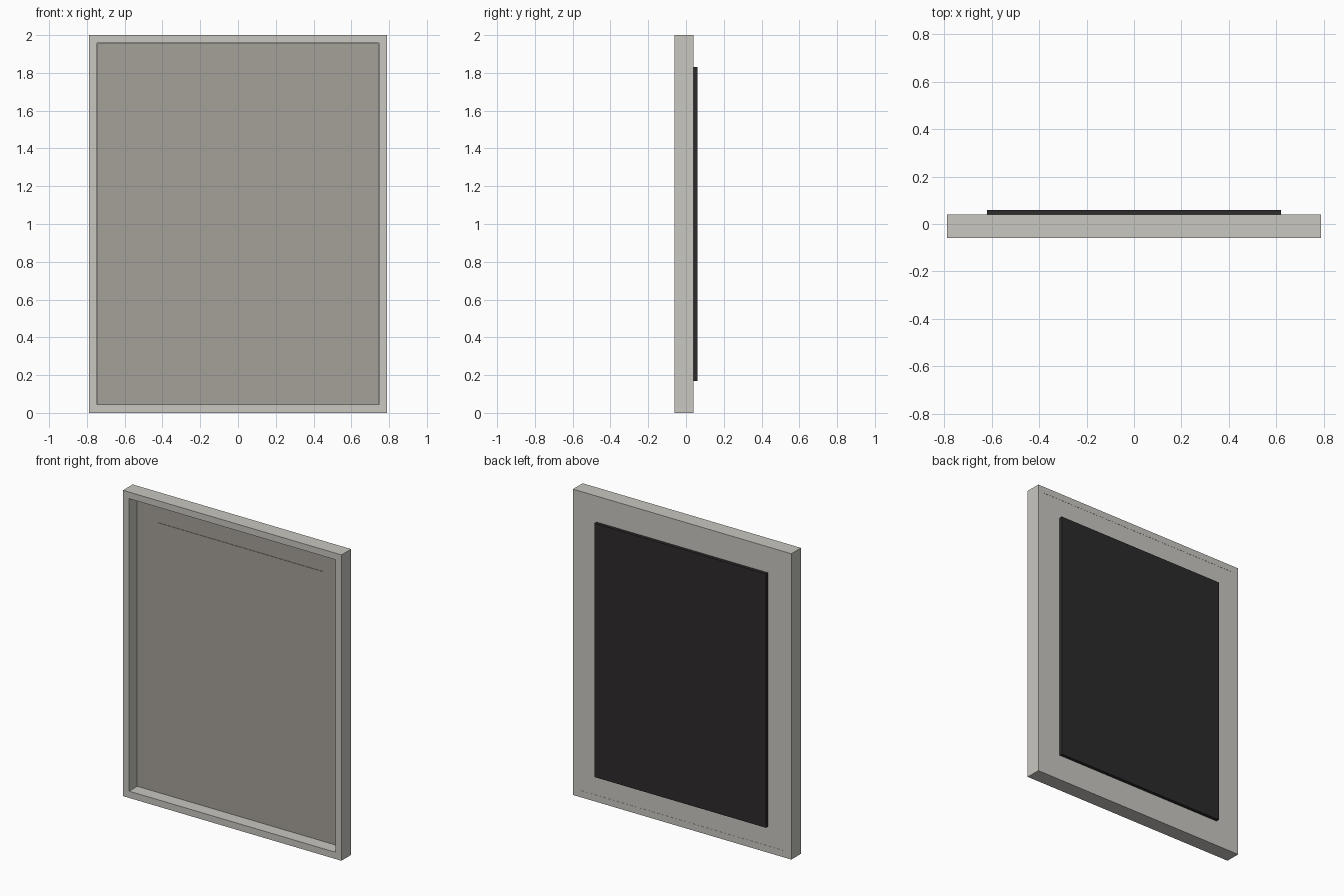
import bpy, bmesh

if "Cube" in bpy.data.objects:
    bpy.data.objects.remove(bpy.data.objects["Cube"])


def material(name, rgb):
    m = bpy.data.materials.new(name)
    m.diffuse_color = (*rgb, 1.0)
    m.use_nodes = True
    m.node_tree.nodes["Principled BSDF"].inputs["Base Color"].default_value = m.diffuse_color
    return m


STONE = material("pale_grey", (0.58, 0.57, 0.53))
PANEL = material("warm_grey", (0.376, 0.356, 0.314))
BLACK = material("near_black", (0.026, 0.024, 0.024))


def finish(name, bm, mat):
    bmesh.ops.recalc_face_normals(bm, faces=bm.faces)
    me = bpy.data.meshes.new(name)
    bm.to_mesh(me)
    bm.free()
    me.materials.append(mat)
    ob = bpy.data.objects.new(name, me)
    bpy.context.collection.objects.link(ob)
    return ob


def box(name, half_x, y0, y1, z0, z1, mat):
    bm = bmesh.new()
    bmesh.ops.create_cube(bm, size=1)
    for v in bm.verts:
        v.co = (v.co.x * 2 * half_x,
                y1 if v.co.y > 0 else y0,
                z1 if v.co.z > 0 else z0)
    return finish(name, bm, mat)


def frame(name, outer, inner, y0, y1, mat):
    # Closed rectangular ring; outer and inner are (half_x, z0, z1)
    bm = bmesh.new()
    rings = []
    for (h, z0, z1), y in ((outer, y0), (inner, y0), (inner, y1), (outer, y1)):
        rings.append([bm.verts.new((x, y, z))
                      for x, z in ((-h, z0), (h, z0), (h, z1), (-h, z1))])
    for i in range(4):
        a, b = rings[i], rings[(i + 1) % 4]
        for k in range(4):
            n = (k + 1) % 4
            bm.faces.new((a[k], a[n], b[n], b[k]))
    return finish(name, bm, mat)


# Outer surround
frame("outer_frame", (0.79, 0.0, 2.0), (0.746, 0.044, 1.957), -0.06, 0.04, STONE)

# Backing board, just shy of the rear of the frame
box("backing_board", 0.746, 0.03, 0.039, 0.044, 1.957, STONE)

# Recessed front panel with a slightly raised centre sheet
box("front_panel", 0.745, 0.022, 0.03, 0.045, 1.956, PANEL)
box("centre_sheet", 0.597, 0.019, 0.022, 0.197, 1.81, PANEL)

# Dark plate on the back
box("rear_plate", 0.62, 0.039, 0.06, 0.17, 1.83, BLACK)
